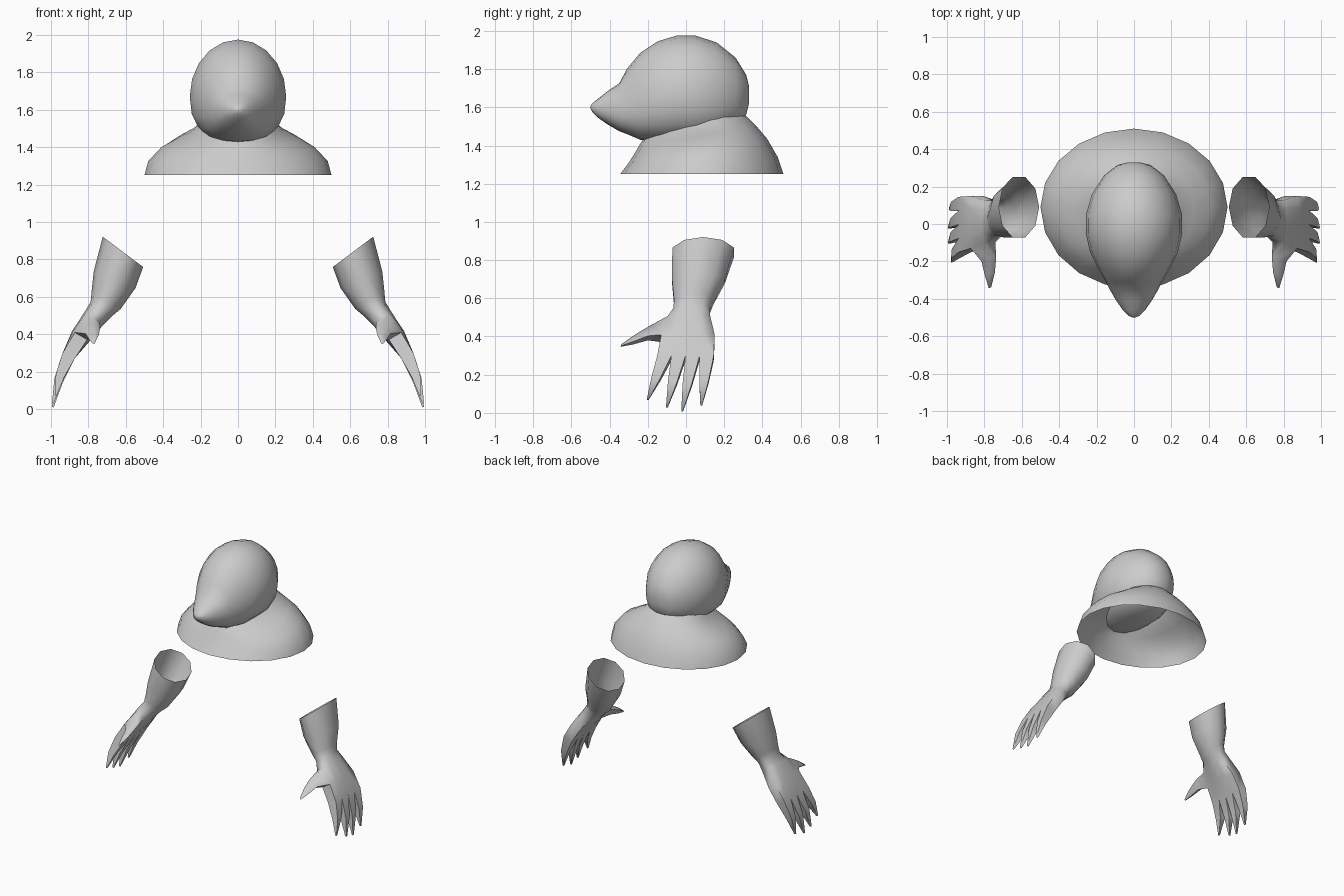
import bpy, bmesh
from math import sin, cos, pi, radians, copysign
from mathutils import Vector

if "Cube" in bpy.data.objects:
    bpy.data.objects.remove(bpy.data.objects["Cube"])


def finish(bm, name, angle=60):
    bmesh.ops.recalc_face_normals(bm, faces=bm.faces)
    me = bpy.data.meshes.new(name)
    bm.to_mesh(me)
    bm.free()
    ob = bpy.data.objects.new(name, me)
    bpy.context.collection.objects.link(ob)
    bpy.ops.object.select_all(action='DESELECT')
    bpy.context.view_layer.objects.active = ob
    ob.select_set(True)
    bpy.ops.object.shade_smooth_by_angle(angle=radians(angle))
    return ob


def loft(bm, rings):
    """Skin a list of equal-length point rings, returning the vertex rows."""
    rows = [[bm.verts.new(p) for p in r] for r in rings]
    for a, b in zip(rows, rows[1:]):
        n = len(a)
        for i in range(n):
            j = (i + 1) % n
            bm.faces.new((a[i], a[j], b[j], b[i]))
    return rows


def power(v, e):
    return copysign(abs(v) ** e, v)


# Head with snout: sections along y -> (y, half width, widest z, top z, bottom z)
sections = [
    (0.33, 0.03, 1.67, 1.71, 1.62), (0.315, 0.09, 1.67, 1.77, 1.56),
    (0.26, 0.16, 1.67, 1.86, 1.49), (0.16, 0.225, 1.67, 1.94, 1.44),
    (0.05, 0.257, 1.67, 1.975, 1.42), (-0.05, 0.258, 1.67, 1.975, 1.42),
    (-0.15, 0.235, 1.65, 1.945, 1.42), (-0.24, 0.19, 1.63, 1.885, 1.43),
    (-0.31, 0.15, 1.60, 1.80, 1.46), (-0.35, 0.13, 1.595, 1.725, 1.475),
    (-0.41, 0.095, 1.595, 1.685, 1.51), (-0.46, 0.06, 1.595, 1.645, 1.545),
    (-0.49, 0.03, 1.60, 1.622, 1.575), (-0.50, 0.008, 1.60, 1.607, 1.593)]
rings = []
for y, w, zc, zt, zb in sections:
    ring = []
    for i in range(20):
        c, s = cos(i * pi / 10), sin(i * pi / 10)
        e = 1.0 if s >= 0 else 0.85
        ring.append((w * power(c, e), y, zc + (zt - zc if s > 0 else zc - zb) * power(s, e)))
    rings.append(ring)
bm = bmesh.new()
rows = loft(bm, rings)
bm.faces.new(rows[0])
bm.faces.new(rows[-1])
finish(bm, "head")

# Open shoulder shell: (half width, front y, front z, back y, back z)
shell = [(0.50, -0.345, 1.25, 0.51, 1.25), (0.48, -0.30, 1.31, 0.48, 1.34),
         (0.41, -0.265, 1.365, 0.425, 1.435), (0.32, -0.245, 1.40, 0.37, 1.50),
         (0.24, -0.23, 1.425, 0.32, 1.55), (0.20, -0.19, 1.46, 0.25, 1.59)]
rings = []
for rx, yf, zf, yb, zb in shell:
    ring = []
    for i in range(20):
        c, s = cos(i * pi / 10), sin(i * pi / 10)
        ring.append((rx * c, 0.09 + s * (yb - 0.09 if s > 0 else 0.09 - yf),
                     (zf + zb) / 2 + s * (zb - zf) / 2))
    rings.append(ring)
bm = bmesh.new()
loft(bm, rings)
finish(bm, "shoulders")


# Forearm and palm ring: 5 outer and 5 inner points, f squares it off
def arm_ring(c, v, a, b, f):
    c, v = Vector(c), Vector((v[0], 0, v[1])).normalized()
    pts = []
    for side in (1, -1):
        row = []
        for k in range(5):
            t = radians(162 - 36 * k)
            y = a * ((1 - f) * cos(t) + f * (k - 2) / 2)
            h = side * b * ((1 - f) * sin(t) + f * 0.85)
            row.append(c + Vector((0, y, 0)) + v * h)
        pts += row if side > 0 else row[::-1]
    return pts


# Extrude a face through (centre, scale) stops to make a digit
def grow(bm, face, stops):
    offsets = [v.co - face.calc_center_median() for v in face.verts]
    for centre, k in stops:
        face = bmesh.ops.extrude_discrete_faces(bm, faces=[face])['faces'][0]
        for v, o in zip(face.verts, offsets):
            v.co = Vector(centre) + o * k


arm = [((0.615, 0.09, 0.84), (0.8, 0.6), 0.17, 0.135, 0),
       ((0.66, 0.065, 0.69), (0.93, 0.36), 0.145, 0.12, 0),
       ((0.705, 0.04, 0.58), (0.87, 0.5), 0.108, 0.09, 0),
       ((0.73, 0.03, 0.535), (0.85, 0.55), 0.10, 0.07, 0.1),
       ((0.77, 0.015, 0.485), (0.8, 0.6), 0.115, 0.065, 0.45),
       ((0.84, 0.01, 0.39), (0.85, 0.5), 0.143, 0.06, 0.6),
       ((0.905, -0.003, 0.285), (0.93, 0.36), 0.148, 0.042, 1)]
bm = bmesh.new()
rows = loft(bm, [arm_ring(*r) for r in arm])

# Four fingers from the knuckle row
end = rows[-1]
tips = [(0.975, -0.20, 0.07), (0.99, -0.10, 0.03), (0.99, -0.02, 0.01), (0.985, 0.08, 0.04)]
for k, tip in enumerate(tips):
    face = bm.faces.new((end[k], end[k + 1], end[8 - k], end[9 - k]))
    c = face.calc_center_median()
    mid = c.lerp(Vector(tip), 0.5) + Vector((0.012, 0, 0))
    grow(bm, face, [(mid, 0.66), (tip, 0.13)])

# Thumb from the front edge of the palm
a, b = rows[4], rows[5]
thumb = next(f for f in a[0].link_faces if {a[0], a[9], b[0], b[9]} == set(f.verts))
grow(bm, thumb, [((0.775, -0.19, 0.42), 0.6), ((0.77, -0.27, 0.385), 0.4),
                 ((0.77, -0.34, 0.353), 0.1)])
hands = finish(bm, "hands", 75)
hands.modifiers.new("mirror", 'MIRROR').use_axis[0] = True
